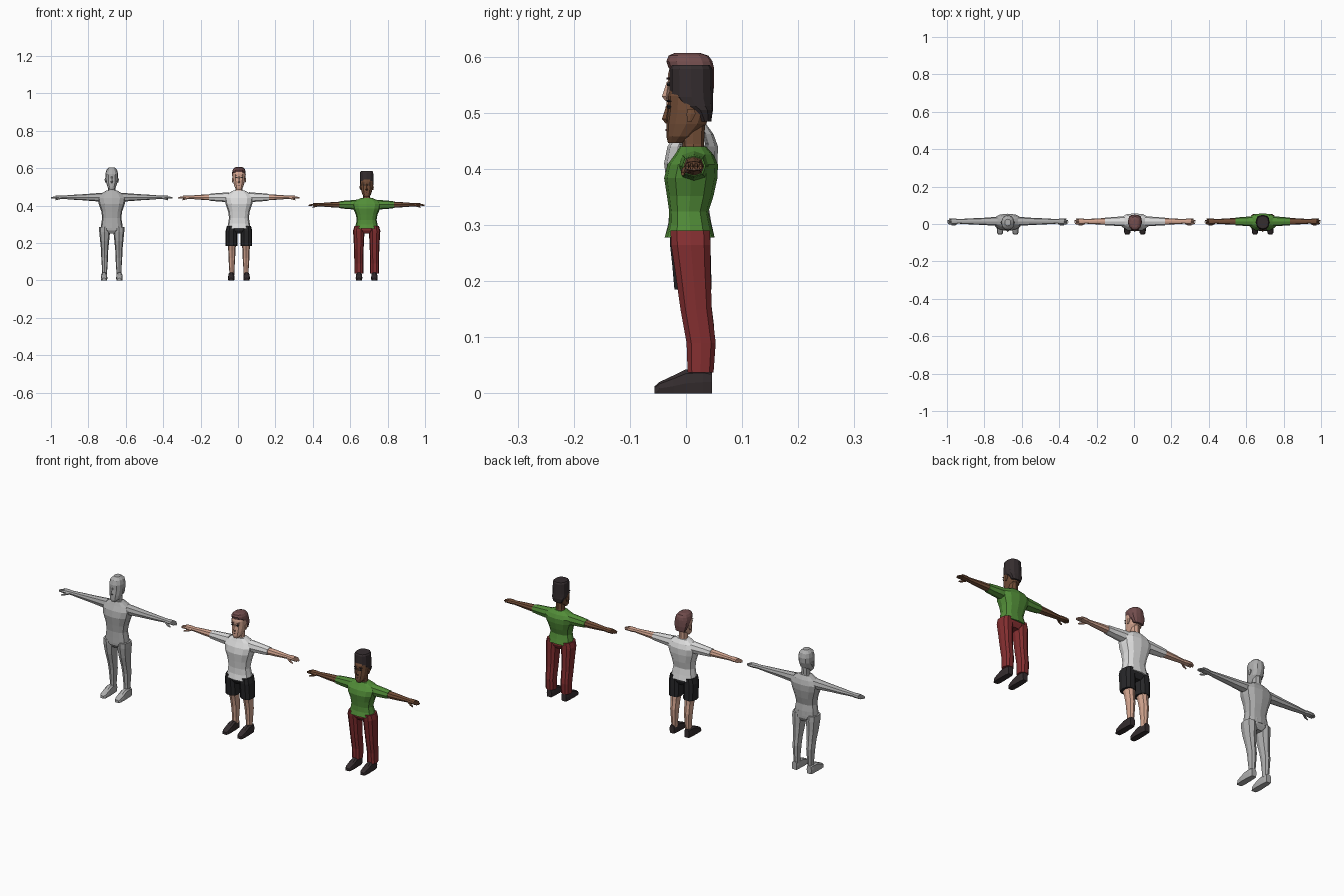
import bpy, bmesh, math


def material(name, r, g, b):
    m = bpy.data.materials.new(name)
    m.diffuse_color = (r, g, b, 1)
    return m


GREY = material("grey", .42, .42, .42)
PALE = material("light_skin", .66, .38, .28)
DARK = material("dark_skin", .17, .075, .038)
WHITE = material("white_cloth", .72, .72, .72)
GREEN = material("green_cloth", .085, .27, .04)
RED = material("red_cloth", .23, .028, .03)
BLACK = material("black_cloth", .02, .02, .022)
SOFT = material("shoe_and_dark_hair", .035, .026, .028)
HAIR = material("brown_hair", .17, .075, .075)


def loft(name, mat, axis, rows, n=8, p=.8, floor=False):
    """Skin rounded rings; each row is (position, centre 1, centre 2, radius 1, radius 2)."""
    others = [i for i in range(3) if i != axis]
    bm = bmesh.new()
    rings = []
    for pos, c1, c2, r1, r2 in rows:
        ring = []
        for i in range(n):
            a = 2 * math.pi * i / n
            c, s = math.cos(a), math.sin(a)
            co = [0, 0, 0]
            co[axis] = pos
            co[others[0]] = c1 + r1 * math.copysign(abs(c) ** p, c)
            co[others[1]] = c2 + r2 * math.copysign(abs(s) ** p, s)
            if floor and co[2] < .007:
                co[2] = 0
            ring.append(bm.verts.new(co))
        rings.append(ring)
    for a, b in zip(rings, rings[1:]):
        for i in range(n):
            j = (i + 1) % n
            bm.faces.new((a[i], a[j], b[j], b[i]))
    bm.faces.new(rings[0])
    bm.faces.new(rings[-1])
    bmesh.ops.recalc_face_normals(bm, faces=bm.faces)
    me = bpy.data.meshes.new(name)
    bm.to_mesh(me)
    bm.free()
    me.materials.append(mat)
    ob = bpy.data.objects.new(name, me)
    bpy.context.collection.objects.link(ob)
    return ob


# Profiles as (z, y front, y back, half width)
TORSO = [(.28, -.03, .045, .059), (.305, -.029, .043, .056), (.335, -.028, .038, .051),
         (.37, -.032, .047, .056), (.41, -.037, .054, .070), (.44, -.031, .055, .076),
         (.462, -.018, .047, .062), (.48, -.009, .034, .030)]
NECK = [(.465, -.006, .034, .024), (.485, -.006, .032, .019), (.52, -.012, .034, .019)]
HEAD = [(.486, -.032, -.008, .011), (.498, -.035, .012, .022), (.52, -.035, .036, .029),
        (.545, -.032, .045, .033), (.57, -.032, .047, .034), (.59, -.026, .042, .029),
        (.604, -.010, .026, .015)]
QUIFF = [(.522, .026, .047, .026), (.548, .004, .05, .035), (.568, -.014, .05, .0365),
         (.58, -.031, .05, .036), (.592, -.035, .047, .033), (.602, -.031, .04, .026),
         (.607, -.02, .025, .015)]
FLAT_TOP = [(.485, .022, .045, .024), (.505, .004, .048, .034), (.512, -.014, .048, .0355),
            (.528, -.029, .048, .036), (.578, -.029, .047, .035), (.585, -.025, .043, .031)]
BARE_LEG = [(.03, .012, .043, .013), (.06, .012, .046, .014), (.12, .006, .05, .018),
            (.16, -.003, .045, .019), (.21, -.018, .043, .024), (.26, -.027, .044, .029),
            (.285, -.028, .043, .029)]
TROUSERS = [(.037, .002, .05, .024), (.09, .0, .054, .024), (.15, -.011, .047, .025),
            (.22, -.021, .045, .028), (.265, -.028, .045, .031), (.29, -.029, .044, .030)]
SHORTS = [(.185, -.022, .047, .031), (.23, -.026, .046, .031), (.265, -.03, .045, .031),
          (.292, -.03, .045, .030)]
# Arm: (x, half height, half depth)
ARM = [(.055, .024, .024), (.09, .021, .022), (.13, .018, .019), (.165, .0155, .0175),
       (.2, .0135, .016), (.24, .0105, .0135), (.266, .009, .012), (.28, .0095, .016),
       (.3, .008, .0165)]
FOOT = [(-.056, .006, .010, .007), (-.047, .009, .016, .012), (-.022, .013, .018, .02),
        (.0, .018, .017, .026), (.03, .02, .016, .025), (.046, .02, .013, .021)]


def column(name, mat, x, rows, grow=0, n=8, p=.8):
    return loft(name, mat, 2, [(z, x, (f + b) / 2, w + grow, (b - f) / 2 + grow)
                               for z, f, b, w in rows], n, p)


def person(tag, cx, skin, shirt=None, legwear=None, shoe=None, hair=None,
           drop=0, reach=1, sleeve=0):
    def fit(rows):
        # shorter figures squeeze the torso and lower the head
        out = []
        for z, f, b, w in rows:
            t = min(max((z - .28) / .2, 0), 1)
            out.append((z - drop * t, f, b, w))
        return out

    cloth, leg_mat = shirt or skin, legwear[0] if legwear else skin
    # torso, neck and head
    torso = ([(.278, -.036, .049, .061)] + TORSO[1:]) if shirt else TORSO
    column(tag + "_torso", cloth, cx, fit(torso), .002 if shirt else 0, 12)
    column(tag + "_hips", leg_mat, cx,
           [(.25, -.015, .035, .03), (.268, -.027, .044, .055), (.3, -.028, .043, .056)], 0, 10)
    column(tag + "_neck", skin, cx, fit(NECK))
    column(tag + "_head", skin, cx, fit(HEAD[:-1] if hair else HEAD), 0, 12, .85)
    column(tag + "_nose", skin, cx, fit([(.521, -.036, -.03, .004), (.529, -.043, -.028, .0065),
                                         (.556, -.034, -.028, .003)]), 0, 4, 1)
    if hair:
        column(tag + "_hair", hair[0], cx, hair[1], 0, 12, .85)
        column(tag + "_mouth", HAIR, cx, fit([(.508, -.0365, -.032, .007),
                                              (.511, -.0365, -.032, .007)]), 0, 4, 1)

    for side, s in (("left", 1), ("right", -1)):
        name = tag + "_" + side
        # ears, eyes and brows
        column(name + "_ear", skin, cx + s * .034,
               fit([(.524, .002, .01, .002), (.538, .0, .018, .004), (.547, .002, .016, .003)]), 0, 6)
        if hair:
            loft(name + "_eye", BLACK, 1, [(-.034, cx + s * .0135, .551 - drop, .006, .0035),
                                           (-.025, cx + s * .0135, .551 - drop, .006, .0035)], 6)
            loft(name + "_brow", hair[0], 1, [(-.0345, cx + s * .014, .561 - drop, .008, .0018),
                                              (-.026, cx + s * .014, .561 - drop, .008, .0018)], 4, 1)
        # arm, with a sleeve where there is a shirt
        az = .445 - drop
        arm = [(cx + s * x * reach, .014, az, d, h) for x, h, d in ARM]
        loft(name + "_arm", skin, 0, arm[2:] if shirt else arm)
        if shirt:
            rows = [(cx + s * x * reach, .014, az, d + .003, h + .003) for x, h, d in ARM[:3]]
            rows.append((cx + s * sleeve, .014, az, .021, .018))
            loft(name + "_sleeve", shirt, 0, rows)
        # fingers and thumb
        for k in range(4):
            y = .002 + k * .008
            tip = (.32, .325, .323, .314)[k]
            loft(name + "_finger", skin, 0,
                 [(cx + s * .297 * reach, y, az, .004, .006),
                  (cx + s * .311 * reach, y, az - .001, .0038, .005),
                  (cx + s * tip * reach, y, az - .003, .0025, .003)], 6)
        loft(name + "_thumb", skin, 0,
             [(cx + s * .268 * reach, .006, az - .003, .006, .006),
              (cx + s * .285 * reach, -.004, az - .008, .005, .005),
              (cx + s * .302 * reach, -.006, az - .014, .003, .003)], 6)
        # leg, its clothing and foot
        lx = cx + s * .040
        if not legwear or legwear[1] is SHORTS:
            rows = BARE_LEG[:5] if legwear else BARE_LEG
            column(name + "_leg", skin, cx + s * .038, rows)
        if legwear:
            column(name + "_legwear", leg_mat, lx if legwear[1] is SHORTS else cx + s * .042,
                   [(z, f, b, w - (.006 if z > .28 else 0)) for z, f, b, w in legwear[1]], 0, 10)
        loft(name + "_foot", shoe or skin, 1,
             [(y, lx + s * .001, z, w, h) for y, z, w, h in FOOT], 10, .75, True)


person("plain_figure", -.675, GREY)
person("shorts_figure", .005, PALE, WHITE, (BLACK, SHORTS), SOFT, (HAIR, QUIFF), sleeve=.16)
person("trousers_figure", .688, DARK, GREEN, (RED, TROUSERS), SOFT, (SOFT, FLAT_TOP),
       drop=.04, reach=.955, sleeve=.145)
